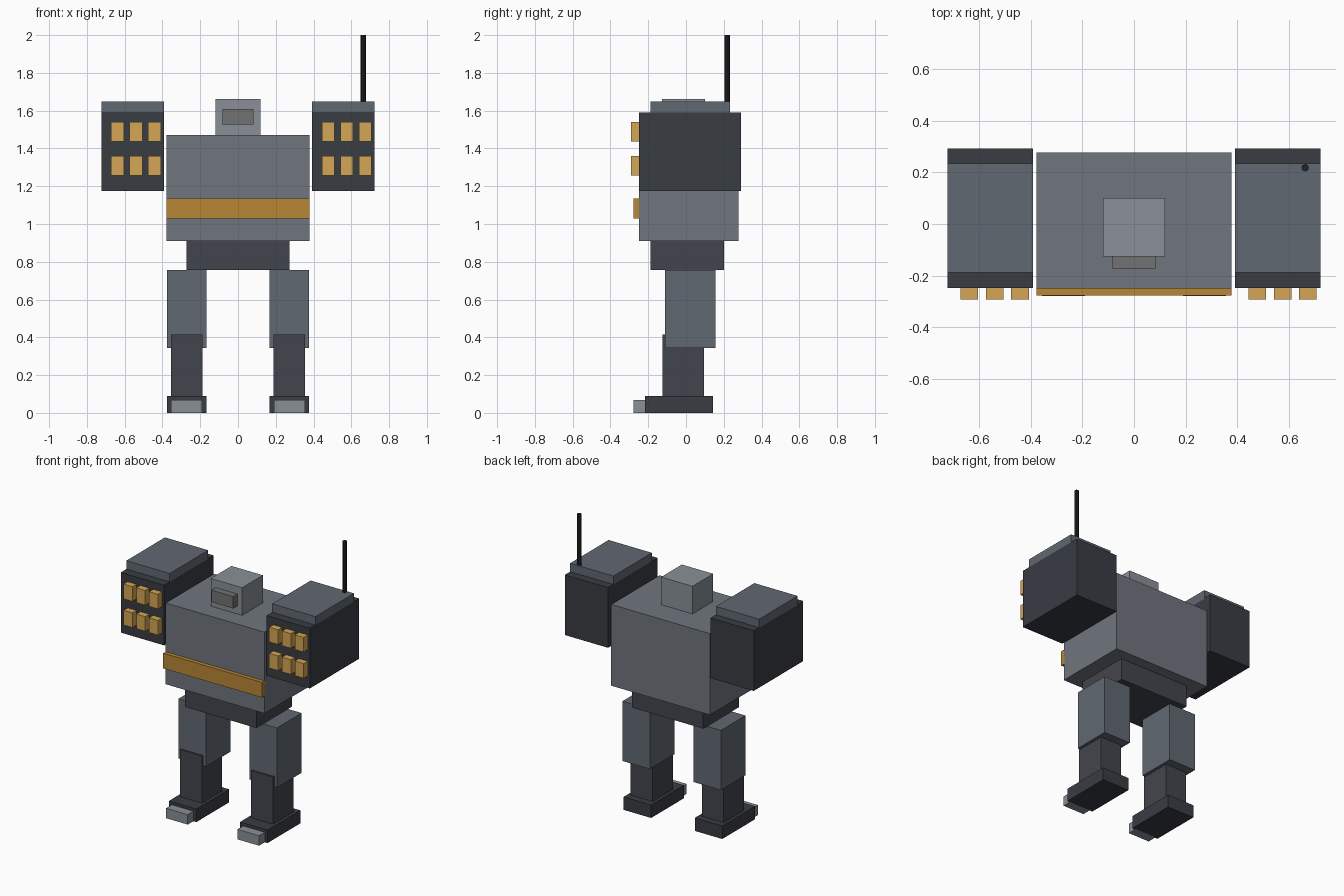
import bpy, bmesh
from mathutils import Vector

if "Cube" in bpy.data.objects:
    bpy.data.objects.remove(bpy.data.objects["Cube"])


def material(name, r, g, b):
    m = bpy.data.materials.new(name)
    m.diffuse_color = (r, g, b, 1)
    m.use_nodes = True
    m.node_tree.nodes["Principled BSDF"].inputs["Base Color"].default_value = m.diffuse_color
    return m


STEEL = material("steel", 0.16, 0.18, 0.21)
PLATE = material("plate", 0.12, 0.14, 0.17)
LIGHT = material("light_steel", 0.25, 0.28, 0.31)
DARK = material("dark_metal", 0.04, 0.045, 0.055)
JOINT = material("joint_metal", 0.055, 0.06, 0.075)
BLACK = material("antenna_black", 0.015, 0.017, 0.02)
GLASS = material("visor_grey", 0.17, 0.17, 0.17)
GOLD = material("missile_gold", 0.66, 0.38, 0.09)
AMBER = material("stripe_amber", 0.48, 0.24, 0.035)


def finish(name, bm, mat):
    mesh = bpy.data.meshes.new(name)
    bm.to_mesh(mesh)
    bm.free()
    mesh.materials.append(mat)
    ob = bpy.data.objects.new(name, mesh)
    bpy.context.collection.objects.link(ob)
    return ob


def box(name, x, y, z, mat):
    """Box from (min, max) ranges on each axis."""
    lo, hi = (Vector(c) for c in zip(x, y, z))
    bm = bmesh.new()
    bmesh.ops.create_cube(bm, size=1)
    bmesh.ops.scale(bm, vec=hi - lo, verts=bm.verts)
    bmesh.ops.translate(bm, vec=(lo + hi) / 2, verts=bm.verts)
    return finish(name, bm, mat)


# Body
box("torso", (-0.378, 0.378), (-0.25, 0.277), (0.91, 1.472), STEEL)
box("chest_stripe", (-0.378, 0.378), (-0.277, -0.24), (1.03, 1.135), AMBER)
box("pelvis", (-0.272, 0.272), (-0.188, 0.2), (0.757, 0.91), JOINT)

# Head
box("head", (-0.12, 0.12), (-0.126, 0.1), (1.472, 1.663), LIGHT)
box("visor", (-0.083, 0.083), (-0.172, -0.12), (1.527, 1.61), GLASS)

for side, s in (("left", 1), ("right", -1)):
    def span(a, b):
        return tuple(sorted((s * a, s * b)))

    # Leg
    box(side + "_thigh", span(0.167, 0.377), (-0.112, 0.157), (0.344, 0.757), PLATE)
    box(side + "_shin", span(0.188, 0.356), (-0.125, 0.096), (0.085, 0.416), JOINT)
    box(side + "_foot", span(0.167, 0.377), (-0.216, 0.142), (0, 0.09), DARK)
    box(side + "_toe", span(0.19, 0.356), (-0.278, -0.21), (0, 0.069), LIGHT)

    # Missile pod with a raised lid
    box(side + "_pod", span(0.392, 0.723), (-0.248, 0.292), (1.174, 1.59), DARK)
    box(side + "_pod_lid", span(0.392, 0.723), (-0.187, 0.234), (1.585, 1.648), PLATE)

    # Missiles: same grid on both pods, not mirrored
    for row, z in enumerate((1.308, 1.489)):
        for col, dx in enumerate((-0.08, 0.018, 0.116)):
            cx = s * 0.5575 + dx
            box(f"{side}_missile_{row}_{col}", (cx - 0.034, cx + 0.034),
                (-0.292, -0.24), (z - 0.051, z + 0.051), GOLD)

# Antenna
bm = bmesh.new()
bmesh.ops.create_cone(bm, cap_ends=True, segments=8, radius1=0.0145, radius2=0.0145, depth=0.4)
bmesh.ops.translate(bm, vec=(0.663, 0.218, 1.8), verts=bm.verts)
finish("antenna", bm, BLACK)
